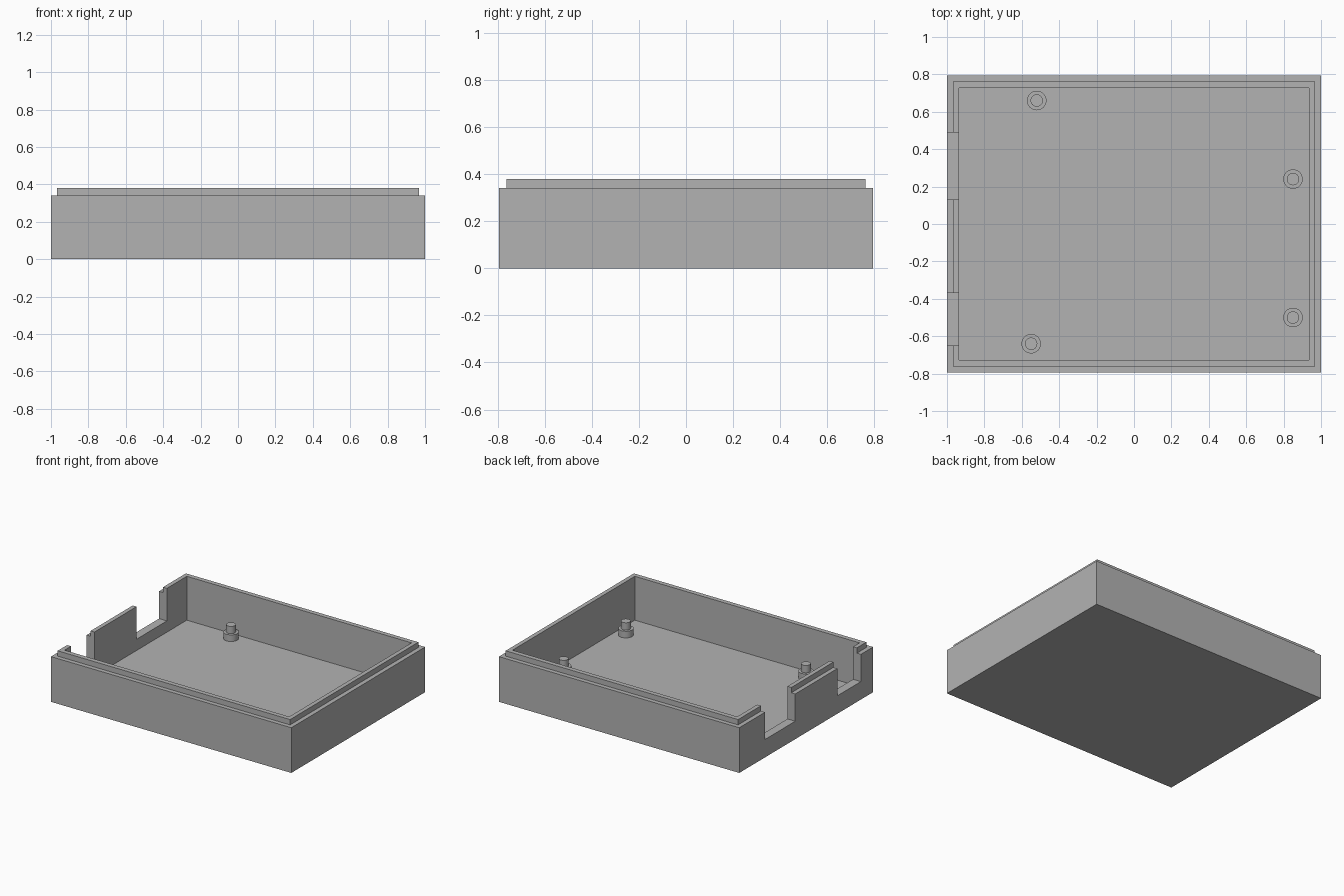
import bpy
import bmesh

cube = bpy.data.objects.get("Cube")
if cube:
    bpy.data.objects.remove(cube, do_unlink=True)

# One flat grey for everything
grey = bpy.data.materials.new("plain grey")
grey.use_nodes = True
colour = (0.45, 0.45, 0.45, 1)
grey.diffuse_color = colour
grey.node_tree.nodes["Principled BSDF"].inputs["Base Color"].default_value = colour


def make_object(name, bm):
    bmesh.ops.recalc_face_normals(bm, faces=bm.faces)
    mesh = bpy.data.meshes.new(name)
    bm.to_mesh(mesh)
    bm.free()
    mesh.materials.append(grey)
    obj = bpy.data.objects.new(name, mesh)
    bpy.context.collection.objects.link(obj)
    return obj


def rectangular_shell(name, rings):
    """Join nested rectangles (half x, half y, z) and cap both ends."""
    bm = bmesh.new()
    loops = [[bm.verts.new((sx * hx, sy * hy, z))
              for sx, sy in ((-1, -1), (1, -1), (1, 1), (-1, 1))]
             for hx, hy, z in rings]
    for a, b in zip(loops, loops[1:]):
        for i in range(4):
            j = (i + 1) % 4
            bm.faces.new((a[i], a[j], b[j], b[i]))
    bm.faces.new(loops[0])
    bm.faces.new(loops[-1])
    return make_object(name, bm)


def lathe(name, x, y, profile, sides=32):
    """Turned part from (radius, z) steps."""
    bm = bmesh.new()
    verts = [bm.verts.new((r, 0, z)) for r, z in profile]
    edges = [bm.edges.new(pair) for pair in zip(verts, verts[1:])]
    bmesh.ops.spin(bm, geom=verts + edges, cent=(0, 0, 0), axis=(0, 0, 1),
                   angle=6.2831853, steps=sides, use_duplicate=False)
    bmesh.ops.remove_doubles(bm, verts=bm.verts, dist=0.0005)
    obj = make_object(name, bm)
    obj.location = (x, y, 0)
    bpy.ops.object.select_all(action='DESELECT')
    obj.select_set(True)
    bpy.context.view_layer.objects.active = obj
    bpy.ops.object.shade_smooth_by_angle()
    return obj


# Open tray: outer wall, step, raised lip and recessed floor
FLOOR = 0.05
tray = rectangular_shell("tray", [
    (1, 0.795, 0), (1, 0.795, 0.34),
    (0.967, 0.762, 0.34), (0.967, 0.762, 0.38),
    (0.935, 0.727, 0.38), (0.935, 0.727, FLOOR)])

# Two connector openings in the -x wall
for y0, y1 in ((-0.65, -0.37), (0.13, 0.49)):
    bm = bmesh.new()
    bmesh.ops.create_cube(bm, size=1)
    bmesh.ops.scale(bm, vec=(0.2, y1 - y0, 0.4), verts=bm.verts)
    bmesh.ops.translate(bm, vec=(-0.98, (y0 + y1) / 2, 0.335), verts=bm.verts)
    cutter = make_object("opening_cutter", bm)
    cutter.hide_render = True
    cut = tray.modifiers.new("opening", 'BOOLEAN')
    cut.operation = 'DIFFERENCE'
    cut.solver = 'EXACT'
    cut.object = cutter
    bpy.context.view_layer.objects.active = tray
    bpy.ops.object.modifier_apply(modifier=cut.name)
    bpy.data.objects.remove(cutter, do_unlink=True)

# Stepped mounting pegs on the floor
for name, x, y in (("back_right_peg", -0.52, 0.66), ("back_left_peg", 0.85, 0.24),
                   ("front_left_peg", 0.85, -0.5), ("front_right_peg", -0.55, -0.64)):
    lathe(name, x, y, [(0, FLOOR - 0.01), (0.052, FLOOR - 0.01), (0.052, 0.1),
                       (0.033, 0.1), (0.033, 0.155), (0, 0.155)])
